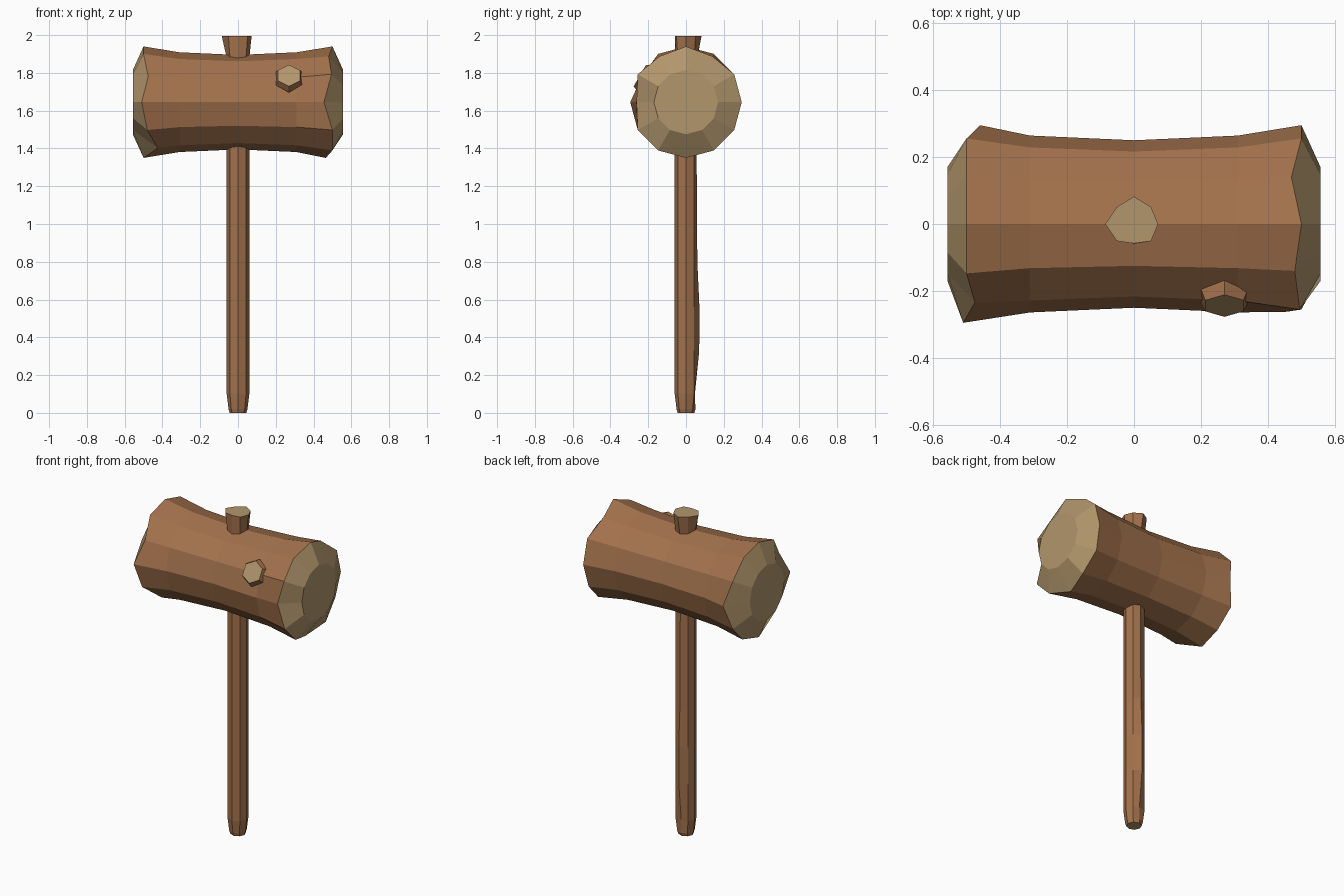
import bpy, bmesh, math
from mathutils import Vector, Matrix

if "Cube" in bpy.data.objects:
    bpy.data.objects.remove(bpy.data.objects["Cube"])


def material(name, rgb):
    m = bpy.data.materials.new(name)
    m.diffuse_color = (*rgb, 1)
    m.use_nodes = True
    m.node_tree.nodes["Principled BSDF"].inputs["Base Color"].default_value = m.diffuse_color
    return m


WOOD = material("brown wood", (0.366, 0.168, 0.073))
CUT = material("pale cut wood", (0.445, 0.305, 0.150))


def loft(name, rings, cut_bands=(), matrix=Matrix()):
    """Skin a list of closed rings; end caps and chosen bands get the pale wood."""
    bm = bmesh.new()
    vs = [[bm.verts.new(matrix @ Vector(p)) for p in r] for r in rings]
    n = len(rings[0])
    for b, (lo, hi) in enumerate(zip(vs, vs[1:])):
        for k in range(n):
            j = (k + 1) % n
            f = bm.faces.new((lo[k], lo[j], hi[j], hi[k]))
            f.material_index = 1 if b in cut_bands else 0
    for ring in (vs[0], vs[-1]):
        bm.faces.new(ring).material_index = 1
    bmesh.ops.recalc_face_normals(bm, faces=bm.faces)
    me = bpy.data.meshes.new(name)
    bm.to_mesh(me)
    bm.free()
    me.materials.append(WOOD)
    me.materials.append(CUT)
    ob = bpy.data.objects.new(name, me)
    bpy.context.collection.objects.link(ob)
    return ob


# Head: 12-sided log along x with waisted middle and chipped rims
ZC = 1.645


def head_ring(xs, rs):
    return [(x, -r * math.sin(k * math.pi / 6), ZC + r * math.cos(k * math.pi / 6))
            for k, (x, r) in enumerate(zip(xs, rs))]


left_x = [-.5, -.5, -.475, -.51, -.48, -.425, -.5, -.49, -.5, -.46, -.5, -.5]
right_x = [.5, .48, .495, .455, .5, .5, .465, .5, .49, .5, .5, .47]
left_r = [.295] * 12
left_r[5] = .28
left_r[2] = .27
right_r = [.295] * 12
right_r[1], right_r[3], right_r[11] = .28, .262, .28
rings = [head_ring([-.557] * 12, [.17] * 12), head_ring(left_x, left_r)]
for x, r in ((-.31, .264), (0, .25), (.31, .264)):
    rings.append(head_ring([x] * 12, [r] * 12))
rings += [head_ring(right_x, right_r), head_ring([.557] * 12, [.17] * 12)]
loft("hammer_head", rings, cut_bands=(0, 5))


# Handle: 8-sided pole with a slight swelling at the back, flared at the top
def pole_ring(z, r, back=None, front=None, left=None):
    pts = []
    for k in range(8):
        a = k * math.pi / 4
        x, y = r * math.cos(a), r * math.sin(a)
        if k == 2 and back:
            y = back
        if k == 6 and front:
            y = -front
        if k == 4 and left:
            x = -left
        pts.append((x, y, z))
    return pts


loft("handle", [
    pole_ring(0, .044),
    pole_ring(.02, .05),
    pole_ring(.10, .06, back=.047),
    pole_ring(.33, .06, back=.07),
    pole_ring(.56, .06, back=.071),
    pole_ring(.80, .06, back=.06),
    pole_ring(1.40, .06, back=.056),
    pole_ring(1.88, .06),
    pole_ring(1.995, .072, back=.082, front=.058, left=.086),
])

# Knot: sawn-off branch stub on the front of the head
axis = Vector((0, -math.sin(math.pi / 3), math.cos(math.pi / 3)))
place = Matrix.Translation((.27, 0, ZC)) @ axis.to_track_quat('Z', 'Y').to_matrix().to_4x4()


def stub_ring(d, r):
    return [(r * math.sin(k * math.pi / 3), r * math.cos(k * math.pi / 3), d) for k in range(6)]


loft("branch_stub", [stub_ring(.19, .08), stub_ring(.25, .08), stub_ring(.282, .066)], matrix=place)
